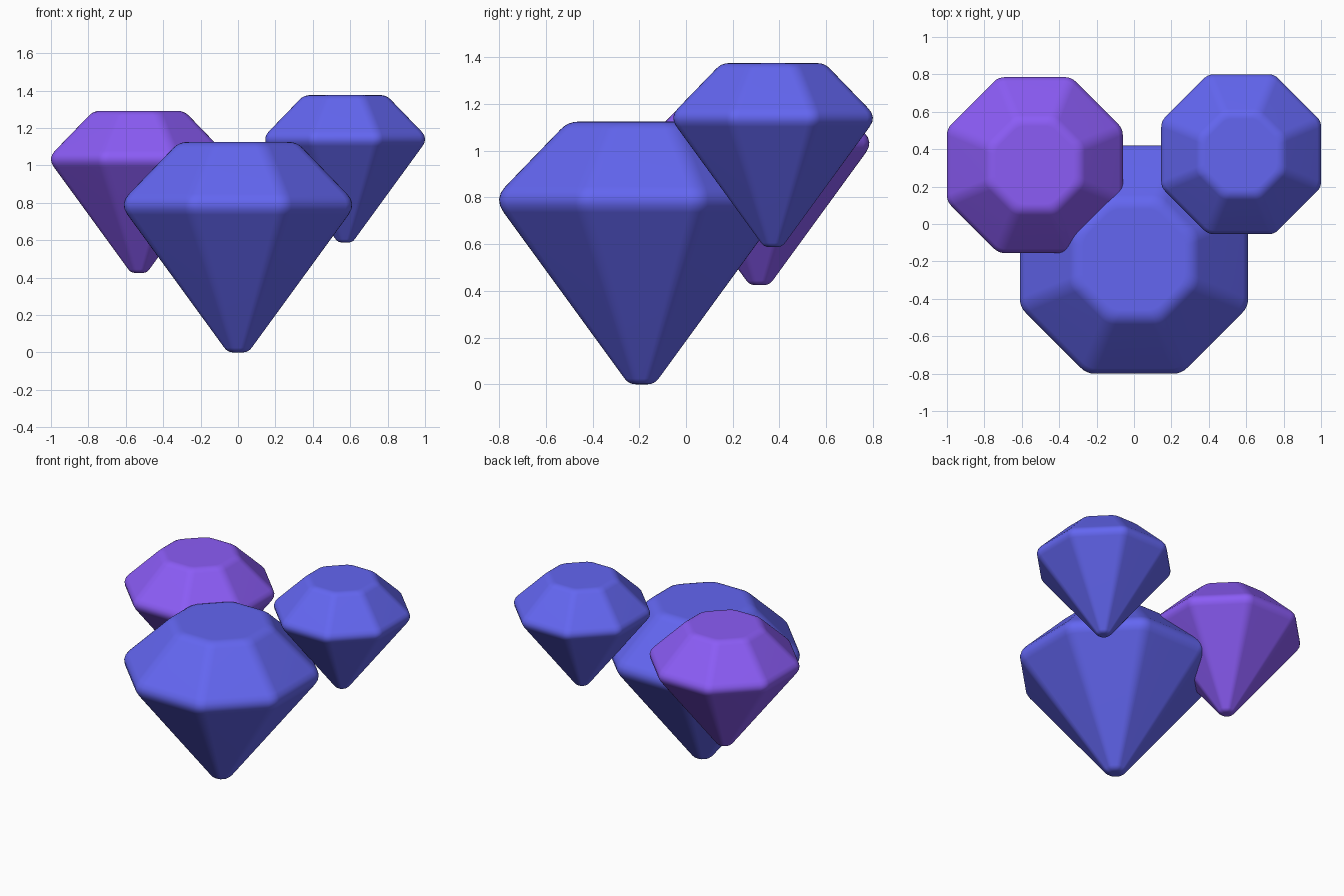
import bpy, bmesh, math
from mathutils import Vector

if "Cube" in bpy.data.objects:
    bpy.data.objects.remove(bpy.data.objects["Cube"])

SIDES, STEPS = 8, 4
HALF = math.tan(math.pi / SIDES)


def soft_corner(a, b, c, cut_in, cut_out):
    """Points of a small curve replacing the sharp corner b."""
    p = b + (a - b).normalized() * cut_in
    q = b + (c - b).normalized() * cut_out
    ts = [i / STEPS for i in range(STEPS + 1)]
    return [p * (1 - t) ** 2 + b * 2 * t * (1 - t) + q * t * t for t in ts]


def octagon(r):
    """Octagon of apothem r with softened corners, flat sides facing the axes."""
    R = r / math.cos(math.pi / SIDES)
    pts = [Vector((R * math.cos((i + .5) * math.tau / SIDES),
                   R * math.sin((i + .5) * math.tau / SIDES))) for i in range(SIDES)]
    cut = min(0.045, 0.6 * r * HALF)
    ring = []
    for i in range(SIDES):
        ring += soft_corner(pts[i - 1], pts[i], pts[(i + 1) % SIDES], cut, cut)
    return ring


# Gem side profile (apothem, height): tip, girdle, table
corners = [Vector(p) for p in ((0, 0), (0.055, 0), (0.634, 0.795), (0.315, 1.125), (0, 1.125))]
profile = []
for k, cut in ((1, 0.03), (2, 0.073), (3, 0.045)):
    profile += soft_corner(corners[k - 1], corners[k], corners[k + 1], cut, cut)


def material(name, color):
    m = bpy.data.materials.new(name)
    m.diffuse_color = (*color, 1)
    m.use_nodes = True
    m.node_tree.nodes["Principled BSDF"].inputs["Base Color"].default_value = m.diffuse_color
    return m


def gem(name, location, scale, mat):
    bm = bmesh.new()
    rings = [[bm.verts.new((p.x, p.y, z)) for p in octagon(r)] for r, z in profile]
    n = len(rings[0])
    for lo, hi in zip(rings, rings[1:]):
        for i in range(n):
            j = (i + 1) % n
            bm.faces.new((lo[i], lo[j], hi[j], hi[i]))
    bm.faces.new(rings[0][::-1])
    bm.faces.new(rings[-1])
    for f in bm.faces:
        f.smooth = True
    me = bpy.data.meshes.new(name)
    bm.to_mesh(me)
    bm.free()
    me.materials.append(mat)
    ob = bpy.data.objects.new(name, me)
    ob.location, ob.scale = location, (scale,) * 3
    bpy.context.collection.objects.link(ob)
    # keep the broad facets flat-looking
    ob.modifiers.new("facet_normals", 'WEIGHTED_NORMAL')


blue = material("blue", (0.125, 0.133, 0.88))
violet = material("violet", (0.258, 0.107, 0.92))

gem("large_gem", (0, -0.19, 0), 1.0, blue)
gem("medium_gem", (-0.53, 0.315, 0.425), 0.77, violet)
gem("small_gem", (0.573, 0.373, 0.588), 0.70, blue)
